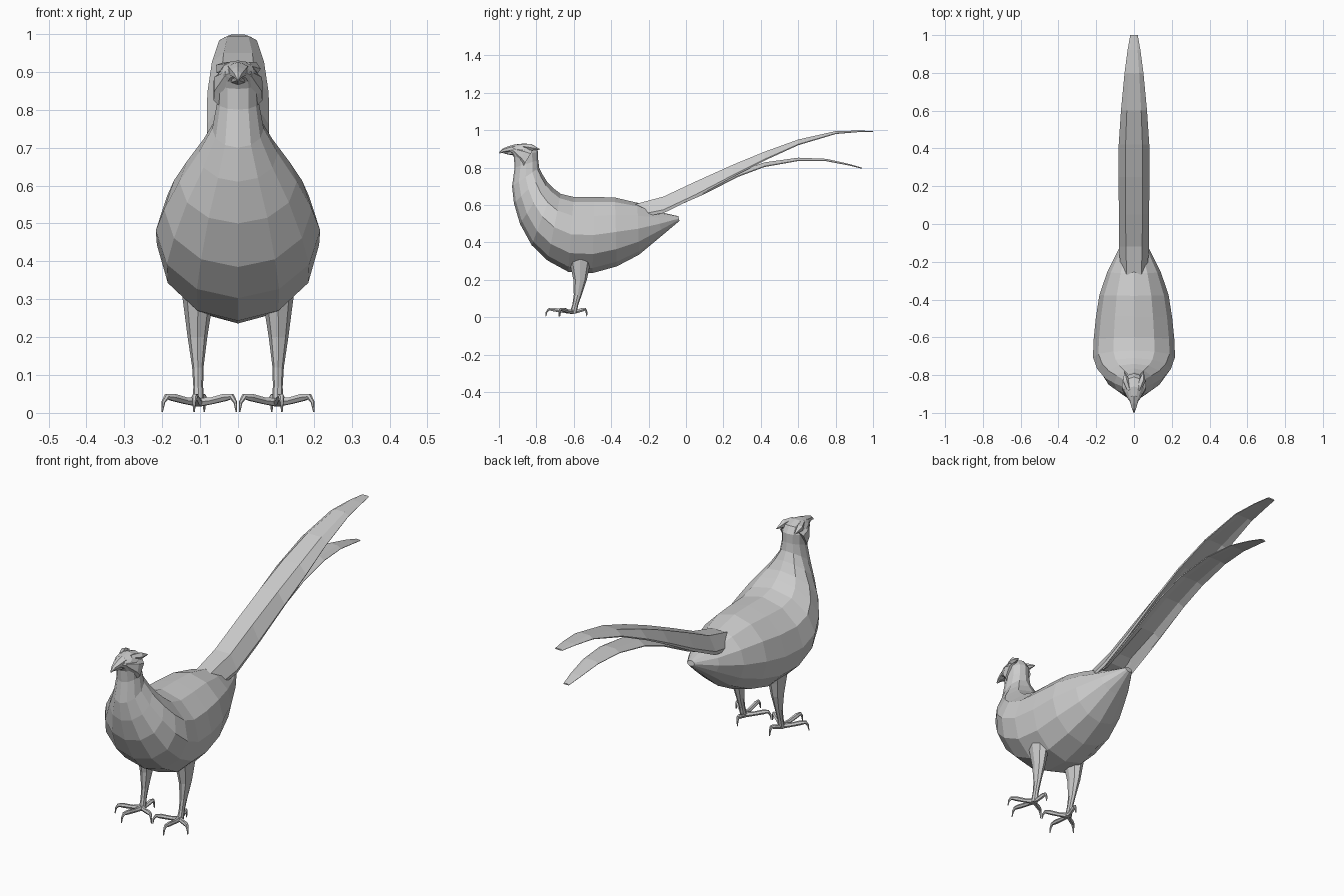
import bpy, bmesh, math
from mathutils import Vector


def loft(name, rings):
    """Skin equal-length rings of points and cap both ends."""
    bm = bmesh.new()
    rows = [[bm.verts.new(p) for p in r] for r in rings]
    n = len(rows[0])
    for a, b in zip(rows, rows[1:]):
        for i in range(n):
            j = (i + 1) % n
            bm.faces.new((a[i], a[j], b[j], b[i]))
    bm.faces.new(rows[0])
    bm.faces.new(rows[-1])
    bmesh.ops.recalc_face_normals(bm, faces=bm.faces)
    me = bpy.data.meshes.new(name)
    bm.to_mesh(me)
    bm.free()
    ob = bpy.data.objects.new(name, me)
    bpy.context.collection.objects.link(ob)
    return ob


def spine_ring(ty, tz, by, bz, w, n=12, x=0):
    """Oval ring spanning a top and a bottom point of the side profile."""
    top, bot = Vector((x, ty, tz)), Vector((x, by, bz))
    mid = (top + bot) / 2
    return [mid + (top - mid) * math.cos(a) + Vector((w * math.sin(a), 0, 0))
            for a in (2 * math.pi * i / n for i in range(n))]


def tube(name, pts, radii, n=6):
    """Tapered tube along a path."""
    pts = [Vector(p) for p in pts]
    rings = []
    for i, (p, r) in enumerate(zip(pts, radii)):
        d = (pts[min(i + 1, len(pts) - 1)] - pts[max(i - 1, 0)]).normalized()
        u = d.cross(Vector((0, 0, 1))).normalized()
        v = u.cross(d)
        rings.append([p + r * (u * math.cos(2 * math.pi * k / n) + v * math.sin(2 * math.pi * k / n))
                      for k in range(n)])
    return loft(name, rings)


def feather(name, stations):
    """Arched feather: y, z, half width, droop of the edges, thickness."""
    rings = []
    for y, z, w, d, t in stations:
        half = [(w * .55, z), (w, z - d)]
        under = [(w * .97, z - d - t * .3), (w * .5, z - t)]
        right = half + under
        left = [(-x, h) for x, h in reversed(right)]
        rings.append([(x, y, h) for x, h in right + left])
    return loft(name, rings)


# Body, neck and head in one skin: top y z, bottom y z, half width
profile = [
    (-.04, .54, -.035, .515, .02), (-.15, .565, -.13, .435, .085),
    (-.26, .612, -.25, .335, .142), (-.38, .64, -.37, .272, .183),
    (-.49, .643, -.50, .236, .202), (-.60, .643, -.63, .243, .214),
    (-.67, .66, -.74, .303, .217), (-.71, .69, -.825, .385, .195),
    (-.74, .72, -.888, .50, .155), (-.765, .76, -.92, .61, .105),
    (-.785, .80, -.93, .70, .068), (-.79, .84, -.916, .80, .055),
    (-.79, .885, -.92, .855, .056), (-.81, .917, -.93, .872, .053),
    (-.86, .93, -.94, .88, .042), (-.91, .924, -.948, .886, .026)]
loft("body", [spine_ring(*p) for p in profile])

# Hooked upper beak and smaller lower beak
loft("upper_beak", [spine_ring(*p, n=6) for p in (
    (-.91, .926, -.925, .883, .03), (-.95, .914, -.95, .882, .022),
    (-.98, .902, -.975, .88, .012), (-1.0, .882, -.996, .876, .003))])
loft("lower_beak", [spine_ring(*p, n=6) for p in (
    (-.92, .892, -.92, .865, .022), (-.95, .886, -.95, .87, .014),
    (-.975, .882, -.975, .876, .004))])

# Tail feathers
feather("upper_tail", [
    (-.27, .605, .07, .06, .05), (-.12, .645, .079, .07, .06),
    (.05, .725, .08, .07, .05), (.25, .815, .082, .055, .035),
    (.42, .885, .081, .04, .025), (.60, .95, .069, .025, .018),
    (.80, .995, .05, .012, .012), (.92, .998, .034, .006, .008),
    (1.0, .996, .02, .003, .006)])
feather("lower_tail", [
    (-.15, .60, .068, .045, .02), (.10, .70, .073, .035, .02),
    (.28, .782, .072, .025, .02), (.42, .828, .068, .02, .016),
    (.60, .853, .055, .014, .013), (.75, .847, .042, .01, .01),
    (.87, .82, .028, .006, .008), (.94, .80, .015, .003, .006)])

# Paired parts
for s, side in ((1, "left"), (-1, "right")):
    # Cheek wattle and eye
    loft(side + "_cheek", [spine_ring(*p, n=6, x=s * x) for p, x in (
        ((-.815, .90, -.875, .80, .028), .04), ((-.86, .905, -.885, .83, .026), .04),
        ((-.92, .905, -.925, .885, .012), .024))])
    # Ear tuft and brow
    tube(side + "_ear_tuft", [(s * .025, -.88, .915), (s * .043, -.83, .908), (s * .05, -.782, .898)],
         [.012, .018, .002], 5)
    # Thigh and shank
    loft(side + "_leg", [spine_ring(*p, n=8, x=s * x) for p, x in (
        ((-.50, .33, -.63, .33, .045), .105), ((-.515, .27, -.617, .27, .036), .106),
        ((-.53, .20, -.602, .20, .026), .107), ((-.557, .12, -.60, .12, .015), .106),
        ((-.575, .07, -.607, .07, .013), .105), ((-.585, .02, -.622, .02, .015), .104))])
    # Toes with hooked claws: direction and reach
    for k, (dx, dy) in enumerate(((.096, -.075), (-.1, -.07), (.012, -.145), (-.015, .075))):
        steps = ((0, .028), (.35, .032), (.7, .041), (.88, .043), (.97, .028), (1, .003))
        tube(f"{side}_toe_{k + 1}",
             [(s * (.104 + dx * f), -.605 + dy * f, z) for f, z in steps],
             [.013, .01, .011, .008, .005, .002])
